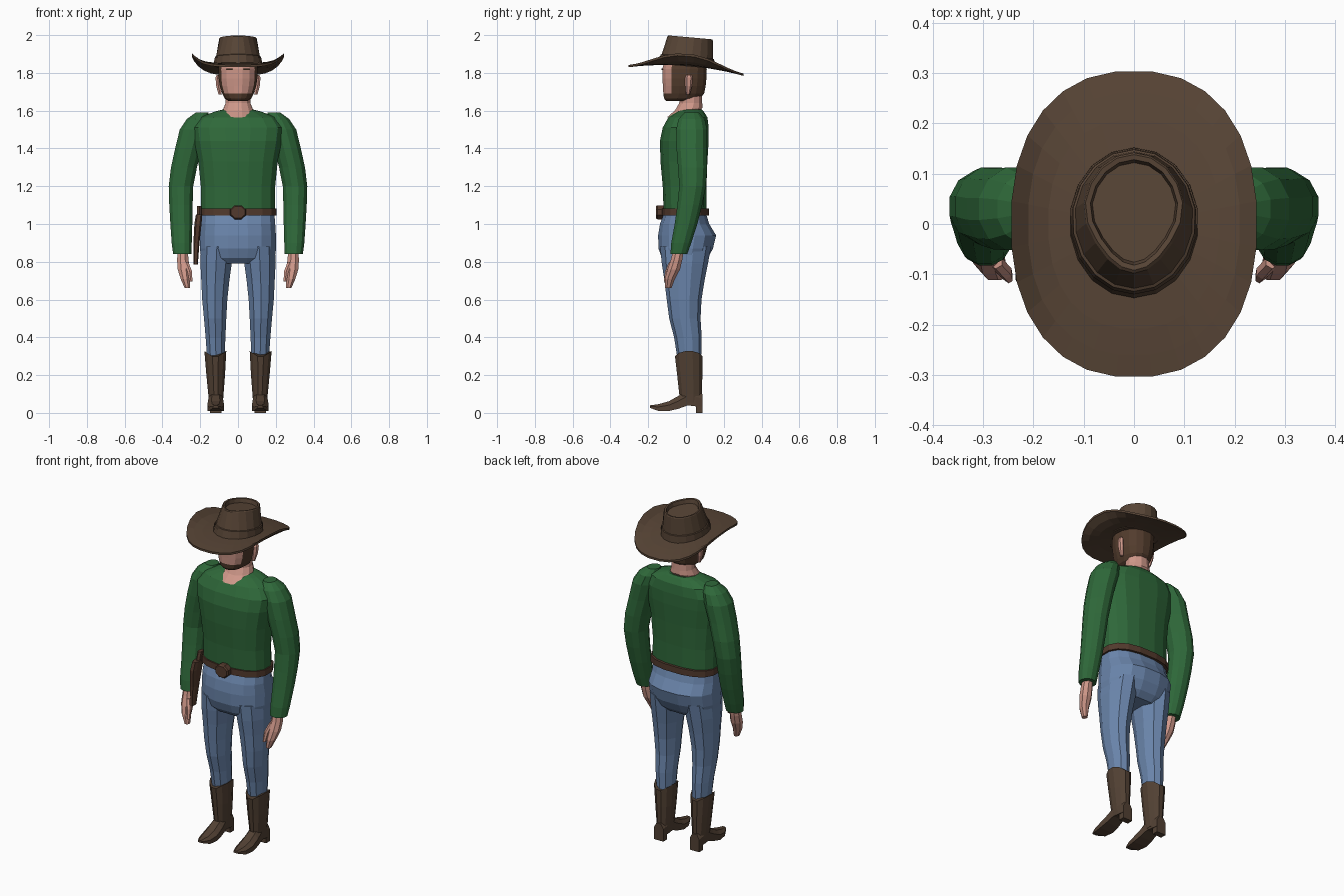
import bpy, bmesh, math
from mathutils import Vector


def material(name, r, g, b):
    m = bpy.data.materials.new(name)
    m.diffuse_color = (r, g, b, 1)
    return m


HAT = material("hat brown", 0.095, 0.058, 0.036)
BOOT = material("boot brown", 0.085, 0.053, 0.034)
HAIR = material("hair brown", 0.085, 0.045, 0.026)
LEATHER = material("belt leather", 0.085, 0.042, 0.026)
SHIRT = material("shirt green", 0.028, 0.14, 0.042)
DENIM = material("denim blue", 0.145, 0.235, 0.41)
SKIN = material("skin", 0.62, 0.31, 0.25)


def ring(z, rx, y0, y1, cx=0, n=16, p=2.0, tilt=0, pinch=0):
    """Horizontal superellipse; tilt slopes it along y, pinch narrows the front."""
    pts = []
    for i in range(n):
        a = 2 * math.pi * (i + 0.5) / n
        c, s = math.cos(a), math.sin(a)
        x = math.copysign(abs(c) ** (2 / p), c) * (1 - pinch * max(0, -s))
        y = (y0 + y1) / 2 + (y1 - y0) / 2 * math.copysign(abs(s) ** (2 / p), s)
        pts.append(Vector((cx + rx * x, y, z + tilt * y)))
    return pts


def loft(name, rings, mats, cap=True, mirror=False, rule=None):
    """Skin a stack of rings; rule(centre) picks the material index."""
    bm = bmesh.new()
    rows = [[bm.verts.new(v) for v in r] for r in rings]
    n = len(rows[0])
    for a, b in zip(rows, rows[1:]):
        for i in range(n):
            j = (i + 1) % n
            bm.faces.new((a[i], a[j], b[j], b[i]))
    if cap:
        bm.faces.new(rows[0][::-1])
        bm.faces.new(rows[-1])
    bmesh.ops.recalc_face_normals(bm, faces=bm.faces)
    if rule:
        for f in bm.faces:
            f.material_index = rule(f.calc_center_median())
    me = bpy.data.meshes.new(name)
    bm.to_mesh(me)
    bm.free()
    for m in mats:
        me.materials.append(m)
    ob = bpy.data.objects.new(name, me)
    bpy.context.collection.objects.link(ob)
    if mirror:
        ob.modifiers.new("Mirror", 'MIRROR').use_mirror_merge = False
    return ob


def limb(name, rows, mat, n=10, mirror=True):
    """Rows are (z, centre x, centre y, half width, half depth)."""
    return loft(name, [ring(z, rx, cy - ry, cy + ry, cx, n) for z, cx, cy, rx, ry in rows],
                [mat], mirror=mirror)


def box(name, x0, x1, y0, y1, z0, z1, mat, mirror=False):
    rows = [[Vector((x, y, z)) for x, y in ((x0, y0), (x1, y0), (x1, y1), (x0, y1))]
            for z in (z0, z1)]
    return loft(name, rows, [mat], mirror=mirror)


# Shirt body
loft("shirt_body", [ring(z, rx, y0, y1, p=2.5) for z, rx, y0, y1 in (
    (1.06, .200, -.120, .110), (1.20, .200, -.125, .110), (1.33, .213, -.137, .115),
    (1.44, .235, -.140, .122), (1.51, .245, -.125, .122), (1.565, .205, -.095, .115),
    (1.595, .125, -.050, .095), (1.605, .085, -.030, .085))], [SHIRT])

# Sleeves
limb("sleeve", [
    (1.59, .190, .030, .035, .040), (1.555, .212, .030, .062, .072),
    (1.50, .235, .030, .076, .085), (1.40, .262, .030, .073, .083),
    (1.30, .286, .035, .071, .080), (1.20, .302, .035, .067, .073),
    (1.10, .302, .020, .064, .068), (1.00, .300, .000, .060, .062),
    (.90, .298, -.025, .055, .055), (.84, .295, -.038, .050, .046)], SHIRT, 12)

# Hands and thumbs
limb("hand", [
    (.86, .293, -.040, .028, .030), (.81, .292, -.050, .033, .033),
    (.76, .288, -.065, .034, .036), (.71, .280, -.085, .026, .029),
    (.66, .268, -.094, .015, .018)], SKIN, 8)
limb("thumb", [
    (.80, .275, -.075, .014, .014), (.75, .256, -.095, .014, .015),
    (.695, .249, -.108, .009, .010)], SKIN, 6)

# Hips and legs
loft("jeans_hips", [ring(z, rx, y0, y1, p=2.4) for z, rx, y0, y1 in (
    (1.065, .195, -.115, .105), (1.00, .200, -.140, .125), (.94, .204, -.150, .162),
    (.87, .205, -.148, .145), (.82, .198, -.130, .118), (.79, .175, -.100, .085))], [DENIM])
limb("jeans_leg", [
    (.88, .112, -.002, .088, .135), (.79, .116, -.006, .087, .122),
    (.70, .120, -.008, .078, .106), (.60, .123, -.010, .070, .092),
    (.50, .121, -.006, .062, .083), (.40, .119, .010, .055, .073),
    (.28, .117, .018, .048, .062)], DENIM)

# Boot shafts with a scalloped top edge
shaft = [ring(z, rx, cy - ry, cy + ry, cx, 12) for z, cx, cy, rx, ry in (
    (.05, .117, .026, .038, .058), (.10, .117, .024, .042, .062),
    (.20, .118, .020, .051, .069), (.29, .120, .015, .060, .076))]
for v in shaft[-1]:
    v.z += .038 * abs(v.x - .12) / .06
loft("boot_shaft", shaft, [BOOT], mirror=True)

# Boot feet: sections running from heel to pointed toe
foot = []
for y, w, z0, z1 in ((.088, .030, .035, .10), (.05, .036, .035, .12), (.01, .036, .040, .125),
                     (-.04, .041, .022, .090), (-.09, .044, .010, .062),
                     (-.145, .036, .010, .046), (-.19, .014, .026, .040)):
    t = z0 + (z1 - z0) * .6
    foot.append([Vector((.118 + x, y, z)) for x, z in (
        (-w, z0), (w, z0), (w, t), (w * .5, z1), (-w * .5, z1), (-w, t))])
loft("boot_foot", foot, [BOOT], mirror=True)
box("boot_heel", .088, .148, .052, .088, 0, .045, BOOT, True)

# Belt and buckle
loft("belt", [ring(z, .207, -.130, .125, p=2.5) for z in (1.045, 1.082)], [LEATHER])
loft("buckle", [[Vector((.046 * math.cos(a) * k, y, 1.062 + .040 * math.sin(a) * k))
                 for a in [math.pi / 8 + i * math.pi / 4 for i in range(8)]]
                for y, k in ((-.12, 1), (-.152, 1), (-.16, .85))], [LEATHER])

# Holster and grip on one hip
loft("holster", [ring(z, rx, y0, y1, cx, 8, 3) for z, cx, rx, y0, y1 in (
    (.785, -.224, .012, -.120, -.080), (.90, -.220, .017, -.125, -.060),
    (1.00, -.212, .020, -.135, -.045), (1.05, -.206, .018, -.125, -.035))], [LEATHER])
loft("pistol_grip", [ring(z, .013, y0, y1, -.205, 6) for z, y0, y1 in (
    (1.03, -.100, -.060), (1.07, -.090, -.045), (1.095, -.080, -.035))], [LEATHER])

# Neck, opening out at the collar
loft("neck", [ring(z, rx, y0, y1, n=12, tilt=t) for z, rx, y0, y1, t in (
    (1.585, .088, -.103, .080, .20), (1.608, .080, -.060, .090, .10),
    (1.64, .068, -.038, .088, 0), (1.72, .066, -.035, .085, 0))], [SKIN])

# Head: hair and beard wrap around a skin face
loft("head", [ring(z, rx, y0, y1, p=2.2) for z, rx, y0, y1 in (
    (1.65, .050, -.105, .030), (1.665, .072, -.118, .075), (1.69, .085, -.122, .098),
    (1.73, .098, -.124, .106), (1.77, .104, -.127, .110), (1.82, .105, -.127, .112),
    (1.87, .100, -.115, .110))], [HAIR, SKIN],
    rule=lambda c: 1 if c.y < -.066 and 1.69 < c.z < 1.86 else 0)
limb("ear", [
    (1.685, .094, .010, .010, .010), (1.73, .104, .014, .013, .018),
    (1.775, .108, .016, .013, .020), (1.79, .106, .016, .008, .012)], SKIN, 6)
box("eyebrow", .026, .062, -.129, -.121, 1.814, 1.824, HAIR, True)


# Hat brim: dips front and back, curls up at the sides
def brim_ring(f, drop):
    pts = ring(0, .110 + .135 * f, -.130 - .175 * f, .130 + .175 * f, n=28, p=2.3)
    for v in pts:
        v.z = (1.85 - drop - .075 * v.y - .03 * (v.y / .3) ** 2
               + .052 * (abs(v.x) / .245) ** 6)
    return pts


steps = (0, .45, .75, 1)
loft("hat_brim", [brim_ring(f, 0) for f in steps] + [brim_ring(f, .012) for f in steps[::-1]],
     [HAT], cap=False)

# Hat crown with a band and a sunken teardrop top
loft("hat_crown", [ring(z, rx, y0, y1, n=18, tilt=-.09, pinch=k) for z, rx, y0, y1, k in (
    (1.835, .126, -.145, .150, 0), (1.885, .123, -.134, .148, .03),
    (1.888, .118, -.128, .144, .04), (1.985, .101, -.098, .142, .25),
    (1.990, .098, -.092, .138, .28), (1.988, .088, -.082, .128, .30),
    (1.965, .084, -.076, .122, .30))], [HAT])
loft("hat_band", [ring(z, rx, y0, y1, n=18, tilt=-.09, pinch=k) for z, rx, y0, y1, k in (
    (1.845, .129, -.147, .152, 0), (1.878, .127, -.139, .151, .02))], [HAT], cap=False)
